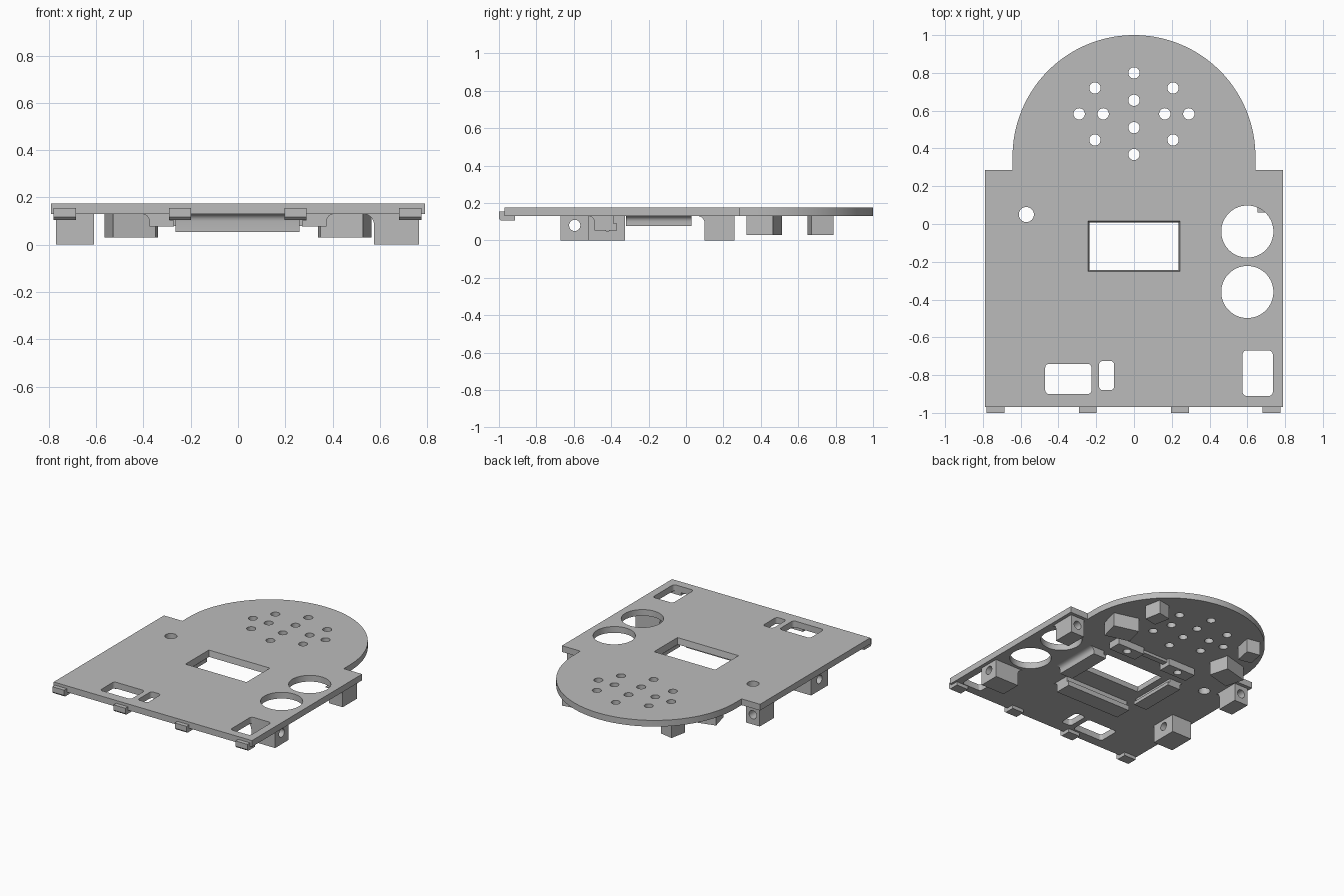
import bpy, bmesh
from math import sin, cos, pi, radians
from mathutils import Vector

old = bpy.data.objects.get("Cube")
if old:
    bpy.data.objects.remove(old, do_unlink=True)

grey = bpy.data.materials.new("plain grey")
grey.use_nodes = True
grey.diffuse_color = (0.5, 0.5, 0.5, 1)
grey.node_tree.nodes["Principled BSDF"].inputs["Base Color"].default_value = (0.5, 0.5, 0.5, 1)

BOTTOM, TOP = 0.13, 0.175      # panel faces
ROOT = BOTTOM + 0.004          # parts sink slightly into the panel


def place(axis, a, b, h):
    return Vector({"x": (h, a, b), "y": (a, h, b), "z": (a, b, h)}[axis])


def add_prism(bm, pts, axis, lo, hi, pts_hi=None):
    """Extrude a profile along an axis; pts_hi gives a different end profile."""
    start = [bm.verts.new(place(axis, a, b, lo)) for a, b in pts]
    end = [bm.verts.new(place(axis, a, b, hi)) for a, b in (pts_hi or pts)]
    n = len(pts)
    bm.faces.new(start)
    bm.faces.new(end[::-1])
    for i in range(n):
        j = (i + 1) % n
        bm.faces.new((start[j], start[i], end[i], end[j]))


def finish(bm, name):
    bmesh.ops.recalc_face_normals(bm, faces=bm.faces)
    mesh = bpy.data.meshes.new(name)
    bm.to_mesh(mesh)
    bm.free()
    mesh.materials.append(grey)
    ob = bpy.data.objects.new(name, mesh)
    bpy.context.collection.objects.link(ob)
    return ob


def prism(name, *args):
    bm = bmesh.new()
    add_prism(bm, *args)
    return finish(bm, name)


def rect(x0, x1, y0, y1):
    return [(x0, y0), (x1, y0), (x1, y1), (x0, y1)]


def arc(cx, cy, r, a0, a1, n):
    return [(cx + r * cos(radians(a0 + (a1 - a0) * i / n)),
             cy + r * sin(radians(a0 + (a1 - a0) * i / n))) for i in range(n + 1)]


def circle(cx, cy, r, n=32):
    return arc(cx, cy, r, 0, 360, n)[:-1]


def round_rect(x0, x1, y0, y1, r=0.02):
    pts = []
    for k, (cx, cy) in enumerate(rect(x0 + r, x1 - r, y0 + r, y1 - r)):
        pts += arc(cx, cy, r, 180 + 90 * k, 270 + 90 * k, 5)
    return pts


def cut(ob, cutter):
    """Subtract the cutter, bake the result and smooth the curved walls."""
    mod = ob.modifiers.new("cut", "BOOLEAN")
    mod.operation, mod.solver, mod.object = "DIFFERENCE", "EXACT", cutter
    cutter.hide_render = True
    bpy.context.view_layer.update()
    baked = bpy.data.meshes.new_from_object(ob.evaluated_get(bpy.context.evaluated_depsgraph_get()))
    ob.modifiers.clear()
    ob.data = baked
    bpy.data.objects.remove(cutter, do_unlink=True)
    smooth(ob)


def smooth(ob):
    bpy.ops.object.select_all(action="DESELECT")
    ob.select_set(True)
    bpy.context.view_layer.objects.active = ob
    bpy.ops.object.shade_smooth_by_angle(angle=radians(30))


# Panel with a round head
outline = [(-0.643, 0.285), (-0.79, 0.285), (-0.79, -0.97), (0.79, -0.97), (0.79, 0.285), (0.643, 0.285)]
panel = prism("panel", outline + arc(0, 0.357, 0.643, 0, 180, 72), "z", BOTTOM, TOP)

# Openings: speaker grille, button, knobs, sockets and display
holes = [circle(0, y, 0.03, 24) for y in (0.8, 0.655, 0.51, 0.368)]
for side in (-1, 1):
    holes += [circle(side * x, y, 0.03, 24)
              for x, y in ((0.207, 0.72), (0.207, 0.445), (0.29, 0.583), (0.163, 0.583))]
holes += [circle(-0.57, 0.05, 0.04), circle(0.6, -0.04, 0.138, 64), circle(0.6, -0.36, 0.138, 64),
          round_rect(-0.47, -0.225, -0.9, -0.74), round_rect(-0.185, -0.105, -0.88, -0.725),
          round_rect(0.575, 0.735, -0.91, -0.67)]
bm = bmesh.new()
for pts in holes:
    add_prism(bm, pts, "z", 0, 0.3)
add_prism(bm, rect(-0.233, 0.233, -0.24, 0.005), "z", BOTTOM - 0.02, TOP + 0.01,
          rect(-0.245, 0.245, -0.252, 0.017))
cut(panel, finish(bm, "opening_cutter"))

# Front edge tabs with a chamfered lower lip
tab = [(-0.915, ROOT), (-0.97, ROOT), (-0.965, 0.155), (-1, 0.155), (-1, 0.117), (-0.988, 0.105), (-0.915, 0.105)]
for i, x in enumerate((-0.733, -0.245, 0.243, 0.728)):
    prism(f"front_tab_{i + 1}", tab, "x", x - 0.047, x + 0.047)

# Drilled mounting blocks at the rear, with a fillet toward the front
rear_profile = [(0.26, ROOT), (0.26, 0), (0.1, 0)] + arc(0.06, 0.09, 0.04, 0, 90, 8) + [(0.06, ROOT)]
for name, x in (("left", 0.71), ("right", -0.715)):
    block = prism(f"rear_{name}_block", rear_profile, "x", x - 0.055, x + 0.055)
    cut(block, prism("drill", circle(x, 0.07, 0.03), "y", 0.12, 0.4))

# Drilled mounting blocks at the front
left_profile = ([(0.765, ROOT), (0.765, 0), (0.575, 0)]
                + arc(0.53, 0.085, 0.045, 0, 90, 8) + [(0.53, ROOT)])
block = prism("front_left_block", left_profile, "y", -0.67, -0.52)
cut(block, prism("drill", circle(-0.595, 0.08, 0.03), "x", 0.4, 0.9))
block = prism("front_right_block", rect(-0.77, -0.61, 0, ROOT), "y", -0.52, -0.325)
cut(block, prism("drill", circle(-0.42, 0.08, 0.03), "x", -0.9, -0.5))


# Speaker clamps, turned toward the grille centre
def turned_box(cx, cy, w, d, deg):
    c, s = cos(radians(deg)), sin(radians(deg))
    return [(cx + c * a - s * b, cy + s * a + c * b) for a, b in rect(-w / 2, w / 2, -d / 2, d / 2)]


for name, side in (("left", 1), ("right", -1)):
    prism(f"front_{name}_speaker_clamp",
          turned_box(side * 0.457, 0.418, 0.185, 0.145, -side * 15), "z", 0.03, ROOT)
    prism(f"rear_{name}_speaker_clamp",
          turned_box(side * 0.4, 0.72, 0.1, 0.122, side * 11), "z", 0.03, ROOT)


# Display rails: filleted outside, lipped inside
def rail(outer, depth, low, sign):
    """Profile running from the outer face inward along the sign direction."""
    pts = [(-0.03, ROOT), (-0.03, BOTTOM)]
    pts += [(-0.03 + 0.03 * sin(a), 0.1 + 0.03 * cos(a)) for a in (pi / 8 * k for k in range(1, 5))]
    pts += [(0, low), (depth, low), (depth, low + 0.035 * (BOTTOM - low) / 0.075),
            (depth - 0.018, low + 0.035 * (BOTTOM - low) / 0.075), (depth - 0.018, ROOT)]
    return [(outer + sign * a, z) for a, z in pts]


smooth(prism("front_display_rail", rail(-0.49, 0.12, 0.053, 1), "x", -0.265, 0.26))
for name, side in (("left", 1), ("right", -1)):
    smooth(prism(f"{name}_display_rail", rail(side * 0.375, 0.105, 0.077, -side), "y", -0.32, 0.03))

# Drilled display posts joined by a low rib
for name, side in (("left", 1), ("right", -1)):
    post = prism(f"{name}_display_post", rect(side * 0.22 - 0.11, side * 0.22 + 0.11, 0.14, 0.235), "z", 0.08, ROOT)
    cut(post, prism("drill", circle(side * 0.22, 0.19, 0.028, 24), "z", 0, 0.125))
prism("display_rib", rect(-0.11, 0.11, 0.17, 0.21), "z", 0.11, ROOT)
